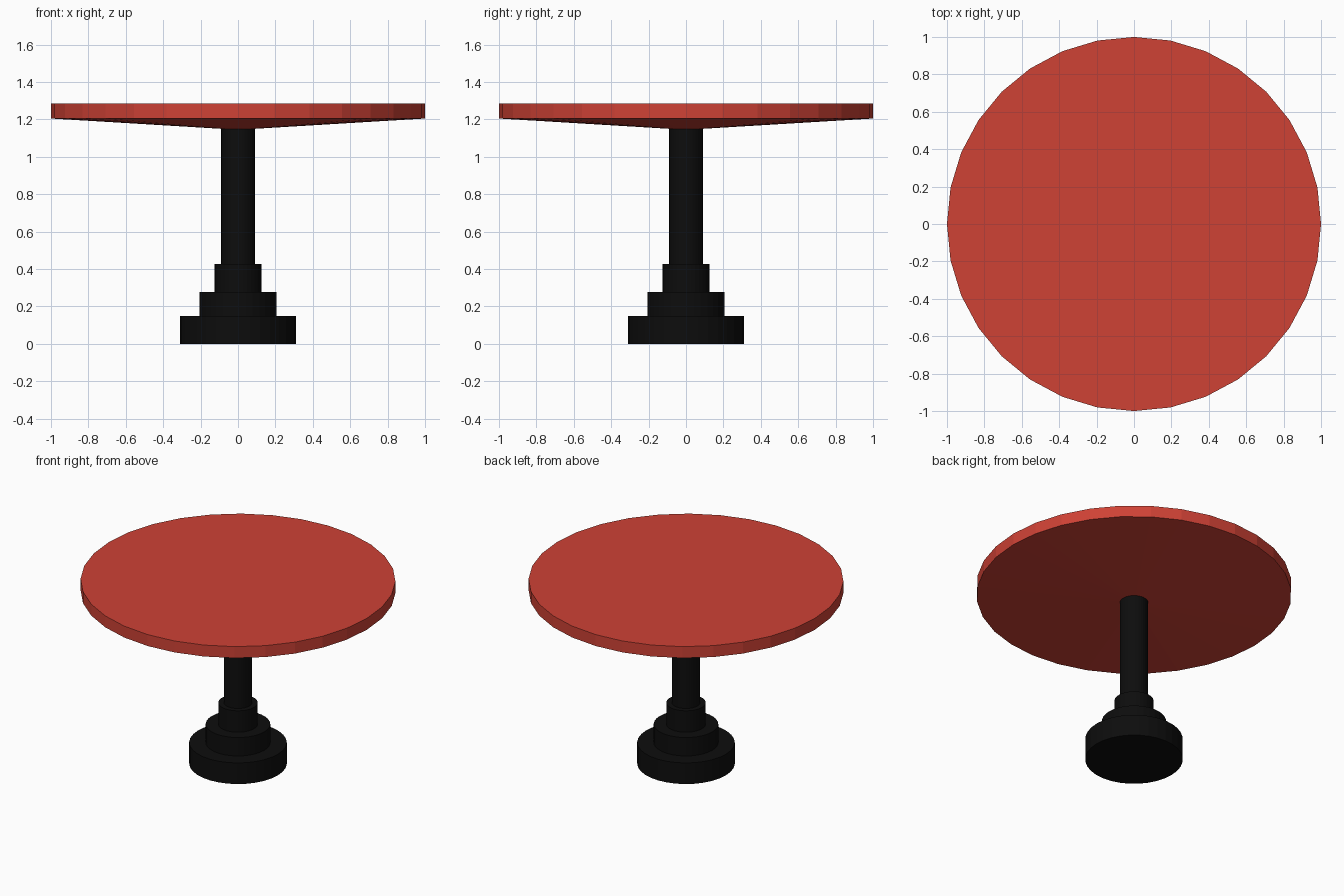
import bpy
import bmesh
from math import cos, sin, tau

SIDES = 32

cube = bpy.data.objects.get("Cube")
if cube:
    bpy.data.objects.remove(cube, do_unlink=True)


def make_material(name, colour):
    mat = bpy.data.materials.new(name)
    mat.use_nodes = True
    mat.diffuse_color = colour
    mat.node_tree.nodes["Principled BSDF"].inputs["Base Color"].default_value = colour
    return mat


def lathe(name, profile, mat):
    """Closed, faceted solid turned around z from (radius, height) pairs, bottom to top."""
    bm = bmesh.new()
    rings = [[bm.verts.new((r * cos(tau * i / SIDES), r * sin(tau * i / SIDES), z))
              for i in range(SIDES)] for r, z in profile]
    for low, high in zip(rings, rings[1:]):
        for i in range(SIDES):
            j = (i + 1) % SIDES
            bm.faces.new((low[i], low[j], high[j], high[i]))
    bm.faces.new(rings[0][::-1])
    bm.faces.new(rings[-1])
    mesh = bpy.data.meshes.new(name)
    bm.to_mesh(mesh)
    bm.free()
    mesh.materials.append(mat)
    obj = bpy.data.objects.new(name, mesh)
    bpy.context.collection.objects.link(obj)
    return obj


red = make_material("red", (0.62, 0.054, 0.036, 1))
black = make_material("black", (0.004, 0.004, 0.004, 1))

# Round top with a shallow tapered underside
lathe("table_top", [(0.09, 1.15), (1.0, 1.205), (1.0, 1.285)], red)

# Stepped foot and column in one turned piece
lathe("pedestal", [(0.31, 0), (0.31, 0.148), (0.205, 0.148), (0.205, 0.277),
                   (0.125, 0.277), (0.125, 0.427), (0.09, 0.427), (0.09, 1.15)], black)
